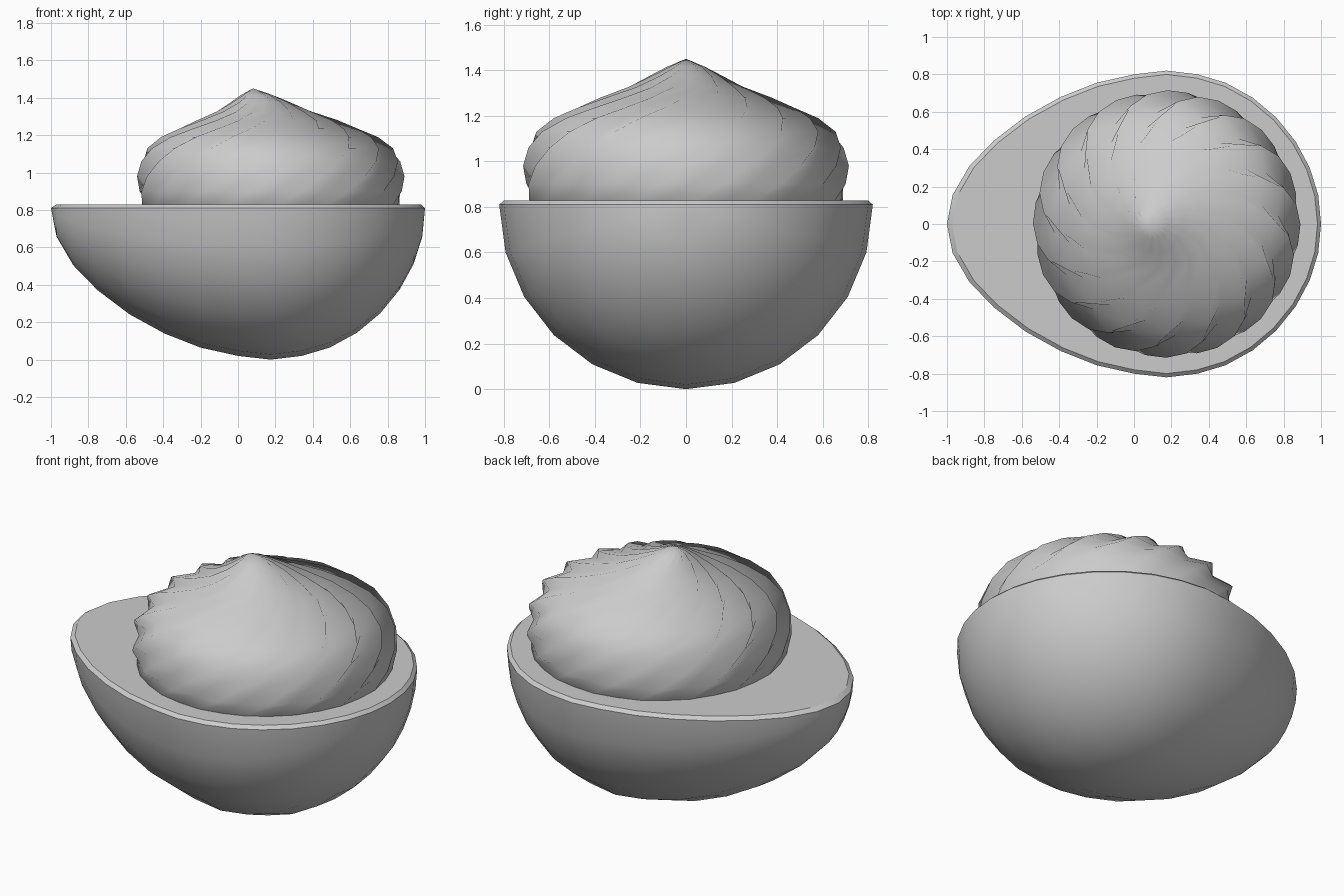
import bpy, math

if "Cube" in bpy.data.objects:
    bpy.data.objects.remove(bpy.data.objects["Cube"])

def make_object(name, verts, faces, angle):
    mesh = bpy.data.meshes.new(name)
    mesh.from_pydata(verts, [], faces)
    mesh.validate()
    obj = bpy.data.objects.new(name, mesh)
    bpy.context.collection.objects.link(obj)
    bpy.ops.object.select_all(action='DESELECT')
    obj.select_set(True)
    bpy.context.view_layer.objects.active = obj
    bpy.ops.object.mode_set(mode='EDIT')
    bpy.ops.mesh.select_all(action='SELECT')
    bpy.ops.mesh.normals_make_consistent(inside=False)
    bpy.ops.object.mode_set(mode='OBJECT')
    bpy.ops.object.shade_smooth_by_angle(angle=math.radians(angle))
    return obj

# Egg white: half lathe about the x axis, pointed end at -x, chamfered flat top
RIM, TOP, SEG = 0.81, 0.828, 12
profile = [(-0.97, 0.155), (-0.88, 0.31), (-0.75, 0.445), (-0.58, 0.575),
           (-0.39, 0.68), (-0.20, 0.755), (0.0, 0.80), (0.175, 0.82),
           (0.34, 0.80), (0.49, 0.755), (0.635, 0.675), (0.76, 0.57),
           (0.865, 0.44), (0.94, 0.30), (0.985, 0.155)]
DROP = RIM / 0.82
verts, faces = [], []
for x, r in profile:
    for j in range(SEG + 1):
        a = math.pi * j / SEG
        verts.append((x, r * math.cos(a), RIM - DROP * r * math.sin(a)))
n, w = len(profile), SEG + 1
for i in range(n - 1):
    for j in range(SEG):
        faces.append((i*w + j, i*w + j + 1, (i+1)*w + j + 1, (i+1)*w + j))
left = len(verts)
right = left + 1
verts += [(-1, 0, RIM), (1, 0, RIM)]
for j in range(SEG):
    faces.append((left, j + 1, j))
    faces.append((right, (n-1)*w + j, (n-1)*w + j + 1))
rim = [left] + [i*w for i in range(n)] + [right] + [i*w + SEG for i in reversed(range(n))]
first = len(verts)
for k in rim:
    x, y, _ = verts[k]
    verts.append((0.175 + (x - 0.175) * 0.977, y * 0.975, TOP))
m = len(rim)
for k in range(m):
    faces.append((rim[k], rim[(k+1) % m], first + (k+1) % m, first + k))
faces.append(tuple(range(first, first + m)))
make_object("egg_white", verts, faces, 24)

# Yolk filling: twisted star-shaped mound, rows are (z, radius, centre x, twist degrees, flute depth)
FLUTES = 16
SHAPE = [(0.0, 1.0), (0.5, 0.0)]  # (phase, valley amount)
rows = [(0.70, 0.60, 0.175, -112, 0.0), (0.83, 0.69, 0.175, -97, 0.004),
        (0.90, 0.71, 0.175, -88, 0.02), (0.98, 0.715, 0.175, -79, 0.04),
        (1.06, 0.70, 0.175, -70, 0.055), (1.13, 0.66, 0.172, -62, 0.065),
        (1.19, 0.58, 0.168, -54, 0.068), (1.235, 0.485, 0.163, -45, 0.062),
        (1.28, 0.375, 0.158, -35, 0.05), (1.325, 0.26, 0.14, -24, 0.036),
        (1.375, 0.16, 0.12, -12, 0.022), (1.415, 0.085, 0.10, 0, 0.012)]
verts, faces = [], []
for z, r, cx, twist, depth in rows:
    for f in range(FLUTES):
        for phase, valley in SHAPE:
            a = math.tau * (f + phase) / FLUTES + math.radians(twist)
            rr = r - depth * valley
            verts.append((cx + rr * math.cos(a), rr * math.sin(a), z))
w = FLUTES * len(SHAPE)
for i in range(len(rows) - 1):
    for j in range(w):
        k = (j + 1) % w
        faces.append((i*w + j, i*w + k, (i+1)*w + k, (i+1)*w + j))
tip = len(verts)
verts.append((0.08, 0, 1.45))
base = (len(rows) - 1) * w
for j in range(w):
    faces.append((base + j, base + (j+1) % w, tip))
faces.append(tuple(reversed(range(w))))
make_object("yolk_filling", verts, faces, 75)
